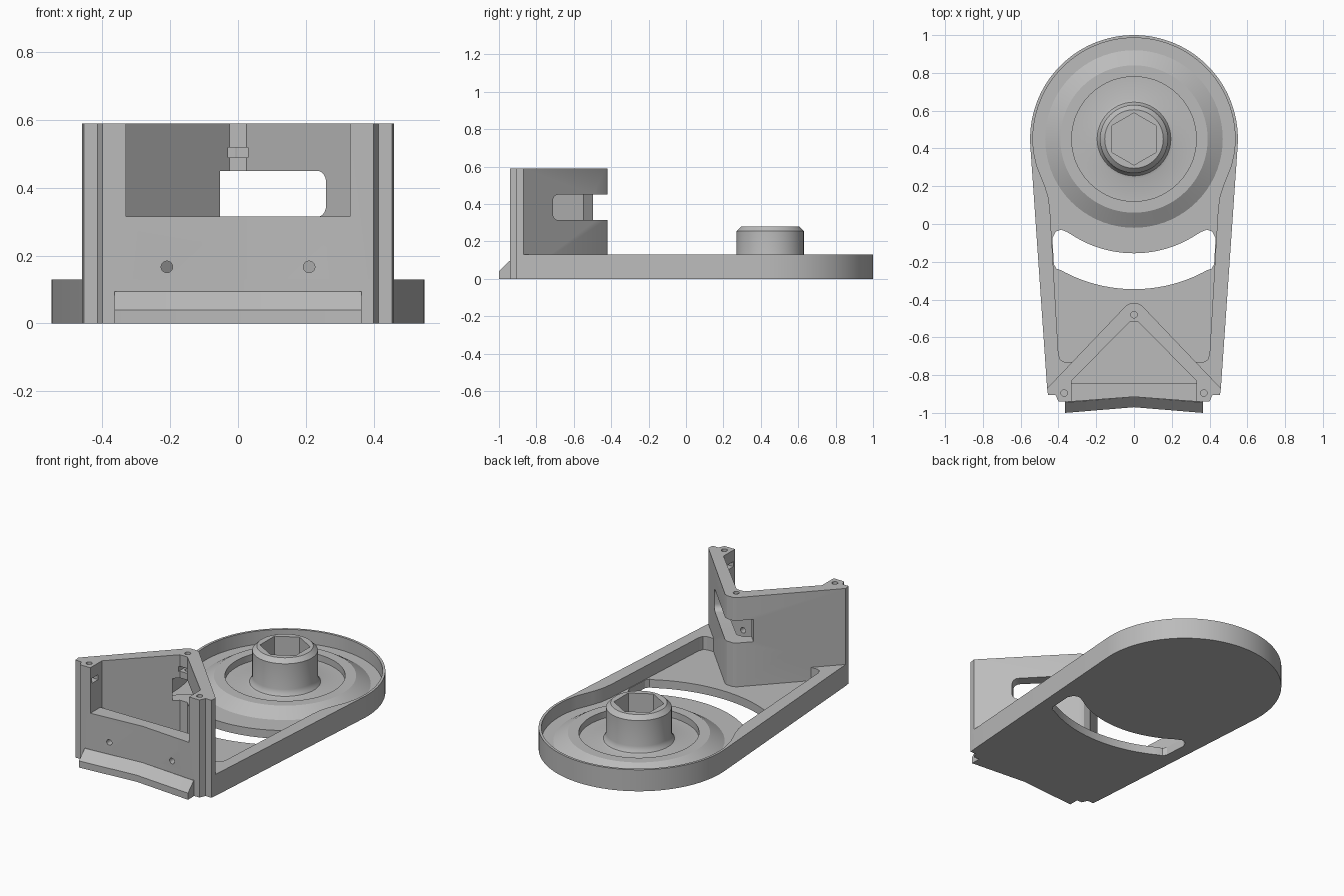
import bpy, bmesh
from math import sin, cos, radians, pi
from mathutils import Matrix, Vector

if "Cube" in bpy.data.objects:
    bpy.data.objects.remove(bpy.data.objects["Cube"], do_unlink=True)

grey = bpy.data.materials.new("plain grey")
grey.use_nodes = True
grey.diffuse_color = (0.5, 0.5, 0.5, 1)
grey.node_tree.nodes["Principled BSDF"].inputs["Base Color"].default_value = (0.5, 0.5, 0.5, 1)

CY = 0.45        # centre of the round end
FLOOR = 0.05     # tray floor height
RIM = 0.13       # tray rim height
TOP = 0.59       # bracket height
SILL = 0.315     # top of the low front wall


def finish(name, bm):
    bmesh.ops.recalc_face_normals(bm, faces=bm.faces)
    mesh = bpy.data.meshes.new(name)
    bm.to_mesh(mesh)
    bm.free()
    mesh.materials.append(grey)
    ob = bpy.data.objects.new(name, mesh)
    bpy.context.collection.objects.link(ob)
    return ob


def prism(name, pts, z0, z1, matrix=Matrix()):
    bm = bmesh.new()
    face = bm.faces.new([bm.verts.new((x, y, z0)) for x, y in pts])
    ext = bmesh.ops.extrude_face_region(bm, geom=[face])
    top = [v for v in ext["geom"] if isinstance(v, bmesh.types.BMVert)]
    bmesh.ops.translate(bm, verts=top, vec=(0, 0, z1 - z0))
    bm.transform(matrix)
    return finish(name, bm)


def cut(target, cutter):
    cutter.hide_render = True
    mod = target.modifiers.new("cut", "BOOLEAN")
    mod.operation, mod.solver, mod.object = "DIFFERENCE", "EXACT", cutter
    bpy.context.view_layer.objects.active = target
    bpy.ops.object.modifier_apply(modifier=mod.name)
    bpy.data.objects.remove(cutter, do_unlink=True)


def arc(cx, cy, r, a0, a1, n):
    steps = [radians(a0 + (a1 - a0) * i / n) for i in range(n + 1)]
    return [(cx + r * cos(a), cy + r * sin(a)) for a in steps]


def circle(x, y, r, n=20):
    return arc(x, y, r, 0, 360 - 360 / n, n - 1)


def rounded(x0, x1, y0, y1, r):
    return (arc(x1 - r, y1 - r, r, 0, 90, 6) + arc(x0 + r, y1 - r, r, 90, 180, 6)
            + arc(x0 + r, y0 + r, r, 180, 270, 6) + arc(x1 - r, y0 + r, r, 270, 360, 6))


def box(x0, x1, y0, y1):
    return [(x0, y0), (x1, y0), (x1, y1), (x0, y1)]


def mirrored(right):
    """Close a right-hand outline with its mirror image."""
    return right + [(-x, y) for x, y in reversed(right) if abs(x) > 1e-5]


# Tray: round at the back, tapering to the front
front_edge = [(0.46, -0.87), (0.455, -0.905), (0.415, -0.905), (0.40, -0.94),
              (0.33, -0.94), (0, -0.915)]
tray = prism("tray", mirrored(arc(0, CY, 0.55, 90, -4, 48) + front_edge), 0, RIM)

pocket = arc(0, CY, 0.535, 90, -8, 48) + [
    (0.515, 0.31), (0.475, 0.21), (0.455, 0.15), (0.445, 0.08),
    (0.40, -0.69), (0.39, -0.72), (0.37, -0.73), (0, -0.73)]
cut(tray, prism("pocket_cutter", mirrored(pocket), FLOOR, RIM + 0.1))

# Curved slot through the floor
slot = (arc(0, CY, 0.605, 270, 304, 16)
        + [(0.36, -0.04), (0.385, -0.03), (0.415, -0.04), (0.432, -0.075),
           (0.424, -0.215), (0.41, -0.237)]
        + arc(0, CY, 0.795, 299, 270, 16))
cut(tray, prism("slot_cutter", mirrored(slot), -0.1, FLOOR + 0.01))

# V-shaped bracket with corner posts and a low front wall
bracket = prism("bracket", mirrored([(0, -0.42), (0.02, -0.42), (0.04, -0.43)] + front_edge),
                0.02, TOP)
inside = [(0, -0.52), (0.025, -0.52), (0.33, -0.83)]
for part in (tray, bracket):
    cut(part, prism("inside_cutter", mirrored(inside + [(0.33, -0.845), (0, -0.845)]),
                    FLOOR, TOP + 0.1))
cut(bracket, prism("opening_cutter", mirrored(inside + [(0.33, -1.1), (0, -1.1)]),
                   SILL, TOP + 0.1))


def wall_cut(side, pts):
    """Cut a shape straight through one slanting wall."""
    along = Vector((side * 0.69, -0.72, 0)).normalized()
    up = Vector((0, 0, 1))
    m = Matrix((along, up, along.cross(up))).transposed().to_4x4()
    m.translation = (side * 0.04, -0.43, 0)
    cut(bracket, prism("wall_cutter", pts, -0.15, 0.15, m))


# Windows that meet at the apex, and the socket opening with its screw holes
wall_cut(1, rounded(-0.13, 0.39, SILL, 0.45, 0.035))
wall_cut(-1, rounded(-0.13, 0.43, SILL, 0.45, 0.035))
wall_cut(-1, rounded(0.265, 0.385, 0.175, 0.245, 0.008))
for a in (0.24, 0.41):
    wall_cut(-1, circle(a, 0.21, 0.013, 12))

# Screw holes down the posts with nut slots beside them
for x, y in ((0, -0.48), (0.37, -0.895), (-0.37, -0.895)):
    cut(bracket, prism("screw_cutter", circle(x, y, 0.017), 0.42, TOP + 0.1))
cut(bracket, prism("nut_cutter", box(-0.03, 0.03, -0.56, -0.465), 0.49, 0.52))
for s in (-1, 1):
    x0, x1 = sorted((s * 0.30, s * 0.385))
    cut(bracket, prism("nut_cutter", box(x0, x1, -0.925, -0.865), 0.49, 0.52))
    # Holes in the front wall
    cut(bracket, prism("front_hole_cutter", circle(s * 0.21, 0.167, 0.017), 0.75, 1.1,
                       Matrix.Rotation(pi / 2, 4, "X")))

# Sloped lip along the front, bent at the middle
bm = bmesh.new()
rings = []
for x, y in ((-0.365, -1.0), (0, -0.97), (0.365, -1.0)):
    profile = [(0, 0), (0, 0.04), (0.055, 0.095), (0.09, 0.095), (0.09, 0)]
    rings.append([bm.verts.new((x, y + dy, z)) for dy, z in profile])
for a, b in zip(rings, rings[1:]):
    for i in range(5):
        j = (i + 1) % 5
        bm.faces.new((a[i], a[j], b[j], b[i]))
bm.faces.new(rings[0])
bm.faces.new(rings[-1])
lip = finish("front_lip", bm)

# Turned dish ring and hub with a hexagonal socket
turned = [(0, 0.03), (0.47, 0.03), (0.47, FLOOR), (0.39, 0.10), (0.33, 0.10), (0.33, 0.06),
          (0.21, 0.06), (0.195, 0.065), (0.185, 0.08), (0.18, 0.10), (0.18, 0.255),
          (0.155, 0.28), (0, 0.28)]
bm = bmesh.new()
verts = [bm.verts.new((r, 0, z)) for r, z in turned]
edges = [bm.edges.new(pair) for pair in zip(verts, verts[1:])]
bmesh.ops.spin(bm, geom=verts + edges, cent=(0, 0, 0), axis=(0, 0, 1),
               angle=2 * pi, steps=72)
bmesh.ops.remove_doubles(bm, verts=bm.verts, dist=1e-4)
bm.transform(Matrix.Translation((0, CY, 0)))
hub = finish("hub", bm)
cut(hub, prism("hex_cutter", arc(0, CY, 0.138, 30, 330, 5), 0.06, 0.4))

# Smooth the round faces, keep the edges sharp
bpy.ops.object.select_all(action="DESELECT")
for ob in (tray, bracket, lip, hub):
    ob.select_set(True)
bpy.context.view_layer.objects.active = tray
bpy.ops.object.shade_smooth_by_angle(angle=radians(25))
